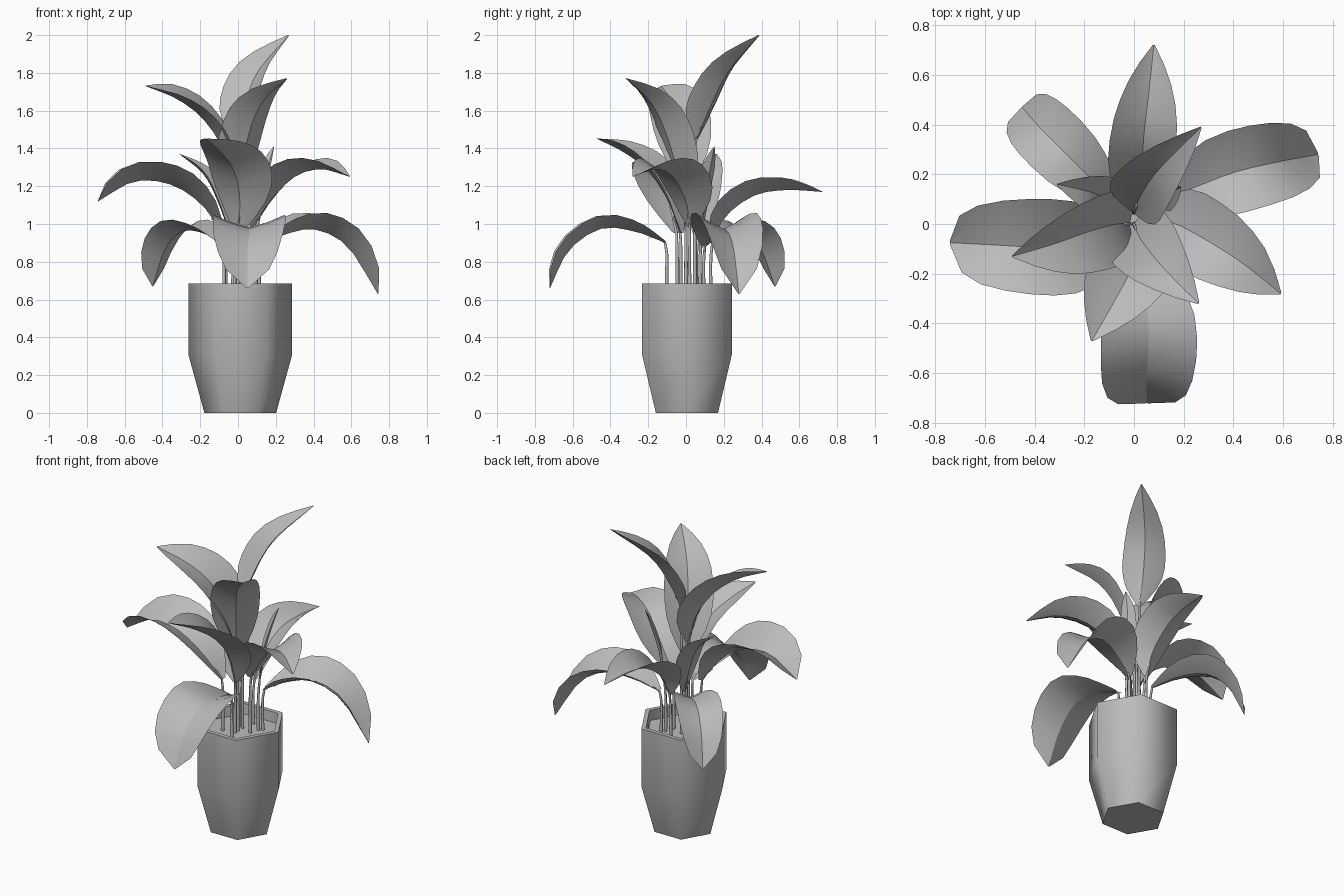
import bpy, bmesh, math
from mathutils import Vector

if "Cube" in bpy.data.objects:
    bpy.data.objects.remove(bpy.data.objects["Cube"])

grey = bpy.data.materials.new("plain_grey")
grey.use_nodes = True
COLOUR = (0.5, 0.5, 0.5, 1)
grey.diffuse_color = COLOUR
grey.node_tree.nodes["Principled BSDF"].inputs["Base Color"].default_value = COLOUR

SOIL = 0.62


def finish(bm, name, angle, recalc=True):
    if recalc:
        bmesh.ops.recalc_face_normals(bm, faces=bm.faces)
    mesh = bpy.data.meshes.new(name)
    bm.to_mesh(mesh)
    bm.free()
    obj = bpy.data.objects.new(name, mesh)
    bpy.context.collection.objects.link(obj)
    mesh.materials.append(grey)
    bpy.ops.object.select_all(action="DESELECT")
    obj.select_set(True)
    bpy.context.view_layer.objects.active = obj
    bpy.ops.object.shade_smooth_by_angle(angle=math.radians(angle))


def bridge(bm, a, b, closed):
    n = len(a)
    for i in range(n if closed else n - 1):
        j = (i + 1) % n
        bm.faces.new((a[i], a[j], b[j], b[i]))


def spline(points, t):
    """Smooth curve through the points, t from 0 to 1."""
    p = [2 * points[0] - points[1]] + points + [2 * points[-1] - points[-2]]
    s = t * (len(points) - 1)
    i = min(int(s), len(points) - 2)
    u = s - i
    a, b, c, d = p[i:i + 4]
    return 0.5 * (2 * b + (c - a) * u + (2 * a - 5 * b + 4 * c - d) * u ** 2
                  + (3 * b - a - 3 * c + d) * u ** 3)


# Six-sided pot with a rim and a soil surface inside
def pot():
    bm = bmesh.new()
    rings = []
    for r, z in ((0.19, 0), (0.275, 0.31), (0.275, 0.685), (0.245, 0.685), (0.24, SOIL)):
        rings.append([bm.verts.new((0.012 + r * math.cos(k * math.pi / 3),
                                    0.005 + r * math.sin(k * math.pi / 3), z)) for k in range(6)])
    for a, b in zip(rings, rings[1:]):
        bridge(bm, a, b, True)
    bm.faces.new(rings[0])
    bm.faces.new(rings[-1])
    finish(bm, "pot", 61)


# Tapered stem from the soil to the start of a blade
def stem(name, top, after):
    foot = Vector((top.x * 0.95, top.y * 0.95, SOIL))
    middle = foot.lerp(top, 0.5) - Vector((top.x, top.y, 0)) * 0.05
    path = [foot, middle, top, top.lerp(after, 0.5)]
    bm = bmesh.new()
    rings = []
    for k in range(7):
        c = spline(path, k / 6)
        r = 0.011 - 0.001 * k
        rings.append([bm.verts.new(c + Vector((math.cos(a), math.sin(a), 0)) * r)
                      for a in (i * math.tau / 5 for i in range(5))])
    for a, b in zip(rings, rings[1:]):
        bridge(bm, a, b, True)
    bm.faces.new(rings[0])
    bm.faces.new(rings[-1])
    finish(bm, name, 80)


def blade_width(t, blunt):
    peak = 0.5 if blunt else 0.42
    if t < peak:
        return 0.12 + 0.88 * math.sin(t / peak * math.pi / 2)
    s = (t - peak) / (1 - peak)
    return max((1 - s ** 2.5) ** 0.62 if blunt else 1 - s ** 2.4, 0.03)


# Blade folded along its midrib; blunt blades stay wide near the tip, roll tilts it sideways
def leaf(name, half_width, blunt, *coords, fold=0.42, roll=0):
    points = [Vector(c) for c in coords]
    stem(name + "_stem", points[0], points[1])
    flat = points[-1] - points[0]
    level = Vector((flat.y, -flat.x, 0)).normalized()
    rows = 10
    bm = bmesh.new()
    grid = []
    for k in range(rows + 1):
        t = k / rows
        centre = spline(points, t)
        tangent = (spline(points, min(t + 0.02, 1)) - spline(points, max(t - 0.02, 0))).normalized()
        side = (level + level.cross(tangent) * roll).normalized()
        normal = side.cross(tangent).normalized()
        w = blade_width(t, blunt) * half_width
        row = []
        for q in (-1, -0.55, 0, 0.55, 1):
            lift = fold * w * abs(q) ** 1.3
            row.append(bm.verts.new(centre + side * w * q * 0.97 + normal * lift))
        grid.append(row)
    for a, b in zip(grid, grid[1:]):
        bridge(bm, a, b, False)
    finish(bm, name, 25, recalc=False)


pot()

# Upper crown
leaf("top_leaf", 0.13, False, (0, .05, 1.43), (.03, .12, 1.6), (.1, .22, 1.8), (.27, .39, 2), fold=.5)
leaf("upper_front_leaf", 0.15, False,
     (0, 0, 1.1), (.02, -.05, 1.3), (.07, -.12, 1.52), (.14, -.2, 1.66), (.26, -.32, 1.77))
leaf("upper_right_leaf", 0.16, False,
     (-.02, 0, 1.2), (-.07, 0, 1.38), (-.18, -.03, 1.55), (-.32, -.08, 1.66), (-.49, -.13, 1.73), roll=.3)

# Middle ring
leaf("middle_front_leaf", 0.18, False,
     (0, -.03, .95), (.01, -.1, 1.13), (-.02, -.2, 1.28), (-.09, -.33, 1.38), (-.17, -.47, 1.45))
leaf("middle_back_leaf", 0.14, False,
     (.02, .14, .9), (.03, .21, 1.04), (.04, .36, 1.15), (.06, .53, 1.18), (.08, .72, 1.17), fold=.6)
leaf("middle_left_leaf", 0.165, False,
     (.08, .02, .98), (.17, 0, 1.12), (.3, -.07, 1.25), (.44, -.16, 1.29), (.59, -.28, 1.25), fold=.45)
leaf("middle_right_leaf", 0.2, True,
     (-.08, -.05, .95), (-.2, -.09, 1.11), (-.36, -.095, 1.21), (-.55, -.085, 1.225), (-.74, -.075, 1.12),
     fold=.52)

# Drooping lower ring
leaf("lower_left_leaf", 0.172, True,
     (.12, .1, .88), (.25, .15, .945), (.41, .21, .97), (.58, .25, .88), (.74, .28, .63), fold=.52)
leaf("lower_right_leaf", 0.14, True,
     (-.07, .08, .88), (-.18, .19, .95), (-.3, .31, .96), (-.39, .4, .86), (-.45, .47, .67))
leaf("lower_front_leaf", 0.2, True,
     (.03, -.11, .9), (.05, -.27, .96), (.06, -.45, .975), (.05, -.62, .86), (.05, -.72, .66), fold=.35)

# Young leaves
leaf("young_right_leaf", 0.09, False, (-.03, .06, .9), (-.1, .1, 1.1), (-.18, .13, 1.26), (-.31, .16, 1.37))
leaf("young_left_leaf", 0.05, False, (.1, .08, .95), (.13, .1, 1.15), (.16, .13, 1.3), (.19, .15, 1.41))
